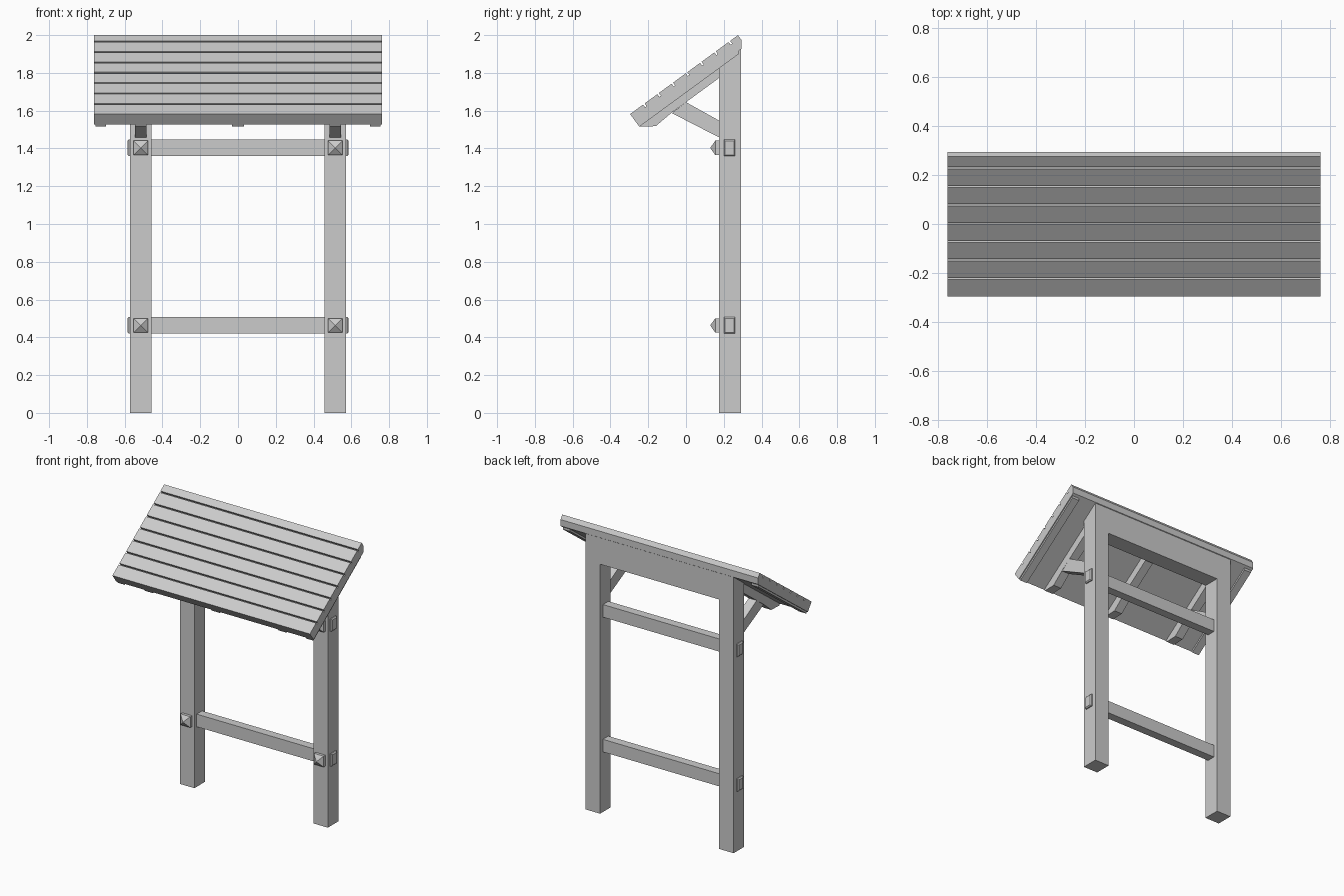
import bpy
import bmesh
import math
from mathutils import Matrix

cube = bpy.data.objects.get("Cube")
if cube:
    bpy.data.objects.remove(cube, do_unlink=True)

wood = bpy.data.materials.new("grey_wood")
wood.use_nodes = True
GREY = (0.6, 0.6, 0.6, 1)
wood.diffuse_color = GREY
wood.node_tree.nodes["Principled BSDF"].inputs["Base Color"].default_value = GREY

# Roof pitch and the main faces of the frame
PITCH = math.atan2(79, 108)
C, S = math.cos(PITCH), math.sin(PITCH)
EAVE_Y, EAVE_Z, BACK = -0.296, 1.582, 0.295
FRONT, REAR = 0.175, 0.291
PLANK, SHEATH, BATTEN, RAFTER = 0.05, 0.07, 0.083, 0.124
POST_X = 0.515


def finish(name, bm):
    bmesh.ops.recalc_face_normals(bm, faces=bm.faces)
    mesh = bpy.data.meshes.new(name)
    bm.to_mesh(mesh)
    bm.free()
    mesh.materials.append(wood)
    obj = bpy.data.objects.new(name, mesh)
    bpy.context.collection.objects.link(obj)
    return obj


def extrude_x(name, profile, x0, x1):
    """Extrude a (y, z) outline between two x positions."""
    bm = bmesh.new()
    face = bm.faces.new([bm.verts.new((x0, y, z)) for y, z in profile])
    new = bmesh.ops.extrude_face_region(bm, geom=[face])["geom"]
    verts = [v for v in new if isinstance(v, bmesh.types.BMVert)]
    bmesh.ops.translate(bm, verts=verts, vec=(x1 - x0, 0, 0))
    return finish(name, bm)


def on_roof(s, d):
    """Point at distance s up the slope and depth d under the roof surface."""
    return (EAVE_Y + C * s + S * d, EAVE_Z + S * s - C * d)


def at_back(d, y=BACK):
    """Point at depth d under the roof where it meets the plane at y."""
    return on_roof((y - EAVE_Y - S * d) / C, d)


# Roof planks: one slab with a narrow groove between boards
SLOPE = 0.7075
outline = [on_roof(0, PLANK), on_roof(0, 0)]
for i in range(7):
    s = 0.09 + i * 0.0935
    outline += [on_roof(s - 0.005, 0), on_roof(s - 0.005, 0.018),
                on_roof(s + 0.005, 0.018), on_roof(s + 0.005, 0)]
ridge_cut = (BACK - EAVE_Y - C * SLOPE) / S
outline += [on_roof(SLOPE, 0), on_roof(SLOPE, ridge_cut), at_back(PLANK)]
extrude_x("roof_planks", outline, -0.762, 0.762)

# Sheathing under the planks
extrude_x("roof_sheathing",
          [on_roof(0, PLANK), at_back(PLANK), at_back(SHEATH), on_roof(0, SHEATH)],
          -0.762, 0.762)

# Rafters with cut tails, over each post and at the middle
rafter = [on_roof(0, 0.06), on_roof(0, BATTEN), (-0.16, 1.518),
          at_back(RAFTER, -0.075), at_back(RAFTER, 0.2), at_back(0.06, 0.2)]
for name, x in (("right", -POST_X), ("middle", 0), ("left", POST_X)):
    extrude_x(name + "_rafter", rafter, x - 0.031, x + 0.031)

for name, side in (("right", -1), ("left", 1)):
    x = side * POST_X
    # Thin batten beneath each roof end
    extrude_x(name + "_batten",
              [on_roof(0, 0.06), on_roof(0, BATTEN), at_back(BATTEN, 0.28), at_back(0.06, 0.28)],
              side * 0.70, side * 0.755)
    # Post with its top cut to the roof pitch
    extrude_x(name + "_post",
              [(FRONT, 0), (REAR, 0), at_back(SHEATH, REAR), at_back(SHEATH, FRONT)],
              x - 0.056, x + 0.056)
    # Diagonal strut from post to rafter
    extrude_x(name + "_strut",
              [(-0.075, 1.587), (0.18, 1.456), (0.18, 1.545), (0, 1.645)],
              x - 0.031, x + 0.031)

# Top beam between the posts
extrude_x("top_beam",
          [(FRONT, 1.74), (REAR, 1.74), at_back(SHEATH, REAR), at_back(SHEATH, FRONT)],
          -0.46, 0.46)

for name, z in (("lower", 0.463), ("upper", 1.403)):
    # Through rail with chamfered tenon ends
    bm = bmesh.new()
    bmesh.ops.create_cube(bm, size=1, matrix=Matrix.Translation((0, 0.23, z))
                          @ Matrix.Diagonal((1.17, 0.06, 0.088, 1)))
    ends = [e for e in bm.edges if abs(e.verts[0].co.x - e.verts[1].co.x) < 0.01]
    bmesh.ops.bevel(bm, geom=ends, offset=0.007, segments=1, affect="EDGES")
    finish(name + "_rail", bm)

    # Square pegs with pyramid heads
    for side_name, side in (("right", -1), ("left", 1)):
        bm = bmesh.new()
        x, h = side * POST_X, 0.038
        bmesh.ops.create_cube(bm, size=1, matrix=Matrix.Translation((x, 0.169, z))
                              @ Matrix.Diagonal((2 * h, 0.028, 2 * h, 1)))
        head = min(bm.faces, key=lambda f: f.calc_center_median().y)
        tip = bmesh.ops.poke(bm, faces=[head])["verts"][0]
        tip.co.y = 0.128
        finish(f"{name}_{side_name}_peg", bm)
